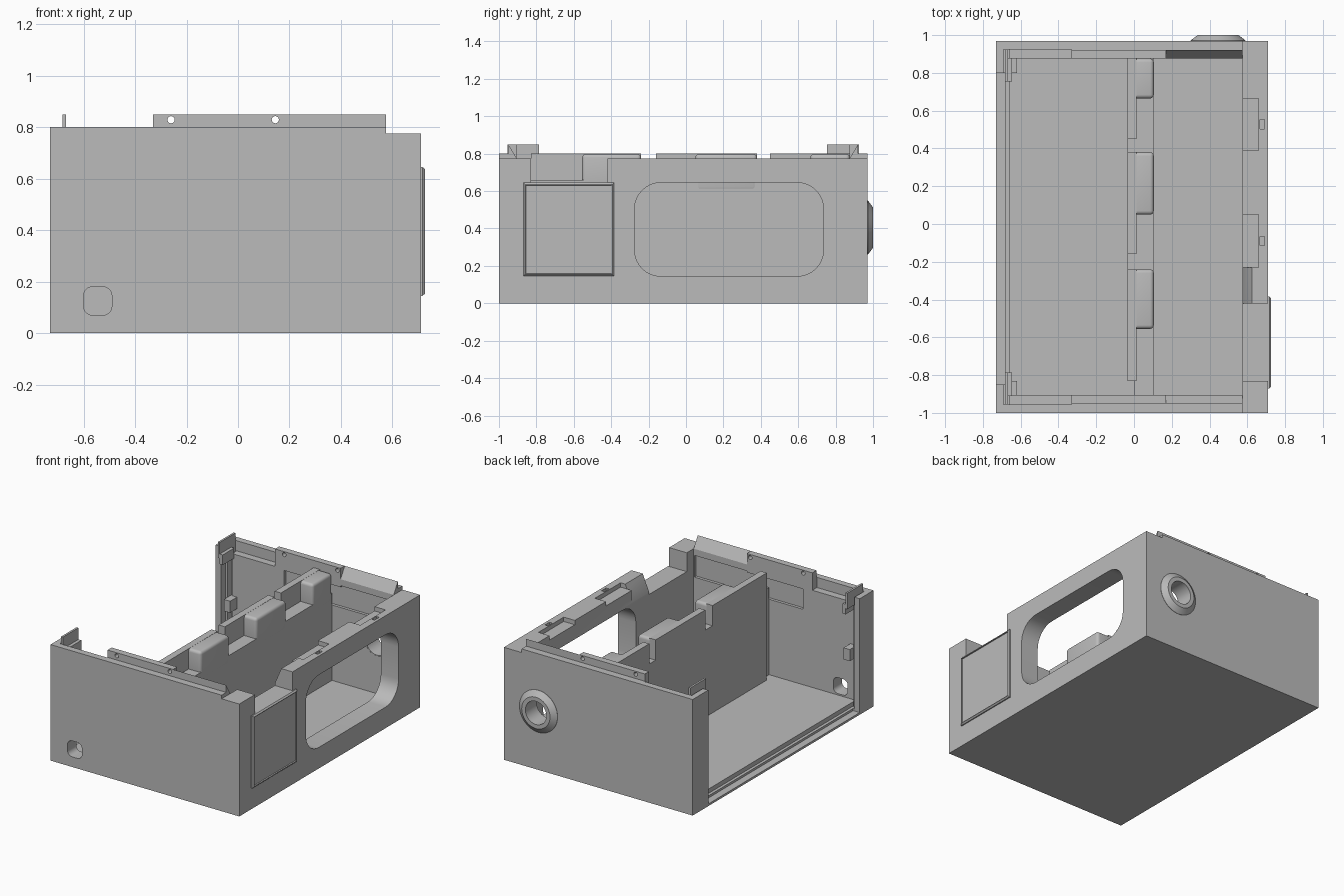
import bpy, bmesh, math
from mathutils import Vector

cube = bpy.data.objects.get("Cube")
if cube:
    bpy.data.objects.remove(cube, do_unlink=True)

grey = bpy.data.materials.new("plain grey")
grey.use_nodes = True
grey.diffuse_color = (0.5, 0.5, 0.5, 1)
grey.node_tree.nodes["Principled BSDF"].inputs["Base Color"].default_value = (0.5, 0.5, 0.5, 1)


def finish(name, bm):
    bmesh.ops.recalc_face_normals(bm, faces=bm.faces)
    mesh = bpy.data.meshes.new(name)
    bm.to_mesh(mesh)
    bm.free()
    mesh.materials.append(grey)
    ob = bpy.data.objects.new(name, mesh)
    bpy.context.collection.objects.link(ob)
    return ob


def prism(name, pts, axis, lo, hi):
    """Extrude a 2D outline along x, y or z."""
    place = {"x": lambda a, b, t: (t, a, b),
             "y": lambda a, b, t: (a, t, b),
             "z": lambda a, b, t: (a, b, t)}[axis]
    bm = bmesh.new()
    face = bm.faces.new([bm.verts.new(place(a, b, lo)) for a, b in pts])
    geom = bmesh.ops.extrude_face_region(bm, geom=[face])["geom"]
    shift = Vector(place(0, 0, hi - lo))
    bmesh.ops.translate(bm, vec=shift, verts=[g for g in geom if isinstance(g, bmesh.types.BMVert)])
    return finish(name, bm)


def box(name, x, y, z):
    return prism(name, [(x[0], y[0]), (x[1], y[0]), (x[1], y[1]), (x[0], y[1])], "z", *z)


def rounded(a, b, r, steps=8):
    """Outline of a rounded rectangle."""
    pts = []
    corners = [(a[1] - r, b[1] - r), (a[0] + r, b[1] - r), (a[0] + r, b[0] + r), (a[1] - r, b[0] + r)]
    for q, (ca, cb) in enumerate(corners):
        for i in range(steps + 1):
            t = math.pi / 2 * (q + i / steps)
            pts.append((ca + r * math.cos(t), cb + r * math.sin(t)))
    return pts


def bake(ob):
    graph = bpy.context.evaluated_depsgraph_get()
    mesh = bpy.data.meshes.new_from_object(ob.evaluated_get(graph))
    ob.modifiers.clear()
    ob.data = mesh


def cut(ob, cutter):
    mod = ob.modifiers.new("cut", "BOOLEAN")
    mod.operation, mod.solver, mod.object = "DIFFERENCE", "EXACT", cutter
    bake(ob)
    bpy.data.objects.remove(cutter, do_unlink=True)


def smooth(ob):
    bpy.ops.object.select_all(action="DESELECT")
    ob.select_set(True)
    bpy.context.view_layer.objects.active = ob
    bpy.ops.object.shade_smooth_by_angle(angle=math.radians(30))


def flip(y):
    """Mirror a depth from the front wall to the back wall."""
    return -0.03 - y


def sides():
    yield "front", lambda y: y
    yield "back", flip


def span(f, a, b):
    return tuple(sorted((f(a), f(b))))


# Main shell: hollow body, open on the right, with a sill and grooves
shell = box("shell", (-0.73, 0.71), (-1, 0.97), (0, 0.80))
cut(shell, box("c", (-0.665, 0.575), (-0.905, 0.875), (0.06, 1)))
cut(shell, box("c", (-0.69, -0.66), (-0.955, 0.925), (0.03, 1)))
cut(shell, box("c", (-0.8, -0.68), (-0.85, 0.80), (0.015, 1)))
cut(shell, box("c", (0.575, 0.8), (-1.1, 1.1), (0.775, 1)))

# Ledges, shallow pockets and lip seats in front and back walls
for side, f in sides():
    cut(shell, box("c", (-0.67, -0.33), span(f, -0.955, -0.88), (0.73, 1)))
    cut(shell, box("c", (0.17, 0.575), span(f, -0.95, -0.88), (0.75, 1)))
    cut(shell, box("c", (-0.26, 0.57), span(f, -0.925, -0.88), (0.58, 0.73)))

# Large side window, opening above the panel, cable hole and outlet bore
cut(shell, prism("c", rounded((-0.275, 0.735), (0.145, 0.645), 0.14), "x", 0.5, 0.8))
cut(shell, box("c", (0.5, 0.8), (-0.83, -0.42), (0.645, 1)))
cut(shell, prism("c", rounded((-0.60, -0.49), (0.07, 0.18), 0.035), "y", -1.1, -0.8))
cut(shell, prism("c", rounded((0.36, 0.53), (0.32, 0.49), 0.084), "y", 0.8, 1.1))

# Stepped seats and latch slots along the top of the window wall
for a, b in [(0.39, 0.665), (-0.23, 0.05)]:
    cut(shell, box("c", (0.5, 0.66), (a, b), (0.745, 1)))
    mid = (a + b) / 2
    cut(shell, box("c", (0.668, 0.69), (mid - 0.025, mid + 0.025), (0.72, 1)))
cut(shell, prism("c", [(0.56, 0.66), (0.575, 0.66), (0.635, 0.80), (0.56, 0.80)], "y", -0.43, -0.23))
smooth(shell)

# Raised lips: a drilled flat length, then a sloped length
for side, f in sides():
    lip = box(side + "_lip", (-0.33, 0.17), span(f, -0.95, -0.905), (0.72, 0.85))
    for x in (-0.26, 0.145):
        cut(lip, prism("c", rounded((x - 0.014, x + 0.014), (0.815, 0.843), 0.0139, 4),
                       "y", *span(f, -1.2, -0.8)))
    prism(side + "_sloped_lip", [(f(-0.95), 0.75), (f(-0.905), 0.75), (f(-0.905), 0.775), (f(-0.95), 0.85)],
          "x", 0.17, 0.575)
    # Guide plates and latches at the open side
    box(side + "_guide_plate", (-0.682, -0.668), span(f, -0.955, -0.785), (0.74, 0.85))
    box(side + "_guide_rail", (-0.682, -0.668), span(f, -0.955, -0.87), (0.03, 0.75))
    box(side + "_latch", (-0.668, -0.645), span(f, -0.91, -0.785), (0.70, 0.77))
    box(side + "_lower_latch", (-0.668, -0.62), span(f, -0.91, -0.83), (0.36, 0.44))

# Inner divider with three notched blocks
box("divider", (-0.034, 0.104), (-0.83, 0.876), (0.05, 0.66))
box("divider_end", (0.0, 0.104), (-0.906, -0.82), (0.05, 0.66))
for i, (tab, start, end) in enumerate([(-0.83, -0.555, -0.24), (-0.16, 0.05, 0.38), (0.45, 0.665, 0.876)]):
    box("divider_tab_%d" % i, (-0.035, 0.012), (tab, end), (0.60, 0.80))
    block = box("divider_block_%d" % i, (-0.034, 0.105), (start, end), (0.60, 0.799))
    bev = block.modifiers.new("round", "BEVEL")
    bev.width, bev.segments = 0.02, 4
    bake(block)
    smooth(block)

# Rimmed side panel with a slightly sunken face
bm = bmesh.new()
face = bm.faces.new([bm.verts.new((0.705, y, z)) for y, z in
                     [(-0.87, 0.145), (-0.385, 0.145), (-0.385, 0.645), (-0.87, 0.645)]])
for inset, lift in [(0, 0.012), (0.012, 0.009), (0.006, 0), (0.002, -0.008)]:
    if inset:
        bmesh.ops.inset_region(bm, faces=[face], thickness=inset, use_boundary=True)
        bmesh.ops.translate(bm, vec=(lift, 0, 0), verts=face.verts)
    else:
        geom = bmesh.ops.extrude_face_region(bm, geom=[face])["geom"]
        face = [g for g in geom if isinstance(g, bmesh.types.BMFace)][0]
        bmesh.ops.translate(bm, vec=(lift, 0, 0), verts=face.verts)
finish("side_panel", bm)

# Tapered outlet ring on the back wall
bm = bmesh.new()
ring = [bm.verts.new((0.445 + r, y, 0.405)) for r, y in
        [(0.145, 0.965), (0.145, 0.972), (0.108, 1.0), (0.08, 1.0), (0.08, 0.876), (0.09, 0.876), (0.09, 0.965)]]
edges = [bm.edges.new((ring[i], ring[(i + 1) % len(ring)])) for i in range(len(ring))]
bmesh.ops.spin(bm, geom=ring + edges, cent=(0.445, 0, 0.405), axis=(0, 1, 0),
               angle=2 * math.pi, steps=48, use_merge=True)
bmesh.ops.remove_doubles(bm, verts=bm.verts, dist=0.0001)
smooth(finish("outlet_ring", bm))
